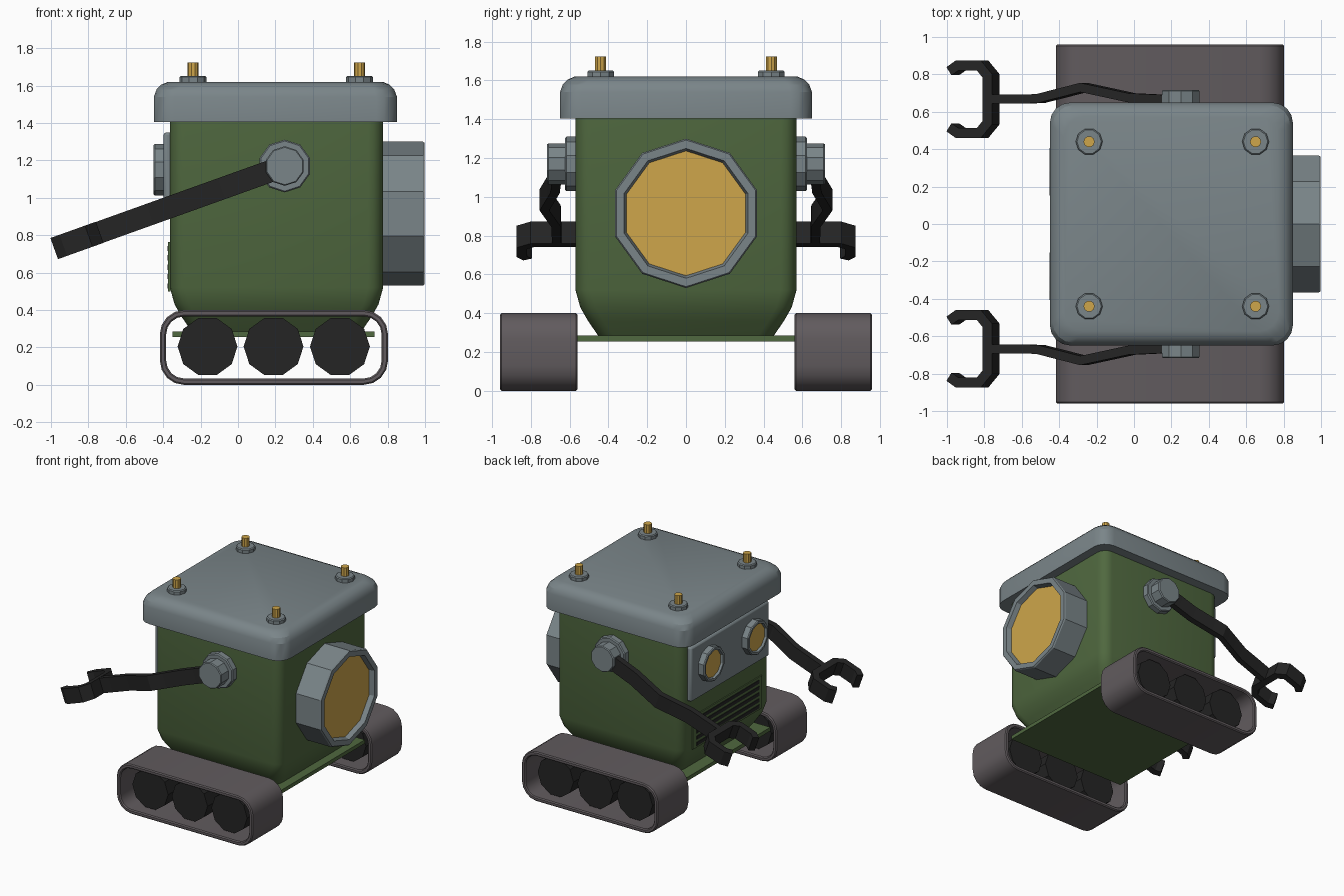
import bpy, bmesh, math
from mathutils import Vector

if "Cube" in bpy.data.objects:
    bpy.data.objects.remove(bpy.data.objects["Cube"])

X, Y, Z = Vector((1, 0, 0)), Vector((0, 1, 0)), Vector((0, 0, 1))


def material(name, rgb):
    m = bpy.data.materials.new(name)
    m.use_nodes = True
    m.diffuse_color = (*rgb, 1)
    m.node_tree.nodes["Principled BSDF"].inputs["Base Color"].default_value = (*rgb, 1)
    return m


GREEN = material("olive green", (.08, .14, .05))
STEEL = material("blue grey", (.195, .235, .25))
TREAD = material("warm grey", (.12, .105, .112))
GOLD = material("gold", (.62, .38, .07))
BLACK = material("black", (.018, .018, .018))


def finish(name, bm, mats):
    bmesh.ops.recalc_face_normals(bm, faces=bm.faces)
    mesh = bpy.data.meshes.new(name)
    bm.to_mesh(mesh)
    bm.free()
    for m in mats:
        mesh.materials.append(m)
    ob = bpy.data.objects.new(name, mesh)
    bpy.context.collection.objects.link(ob)
    bpy.ops.object.select_all(action='DESELECT')
    ob.select_set(True)
    bpy.context.view_layer.objects.active = ob
    bpy.ops.object.shade_smooth_by_angle(angle=math.radians(25))
    return ob


def loft(name, rings, *mats, loop=False):
    """Skin a list of rings; a second material colours the end cap."""
    bm = bmesh.new()
    vs = [[bm.verts.new(p) for p in ring] for ring in rings]
    n = len(vs[0])
    pairs = list(zip(vs, vs[1:])) + ([(vs[-1], vs[0])] if loop else [])
    for a, b in pairs:
        for i in range(n):
            j = (i + 1) % n
            bm.faces.new((a[i], a[j], b[j], b[i]))
    if not loop:
        bm.faces.new(vs[0])
        bm.faces.new(vs[-1]).material_index = len(mats) - 1
    return finish(name, bm, mats)


def turned(name, centre, u, axis, profile, *mats, sides=10):
    """Polygonal turned part; profile is (radius, distance along axis)."""
    v = axis.cross(u)
    angles = [2 * math.pi * i / sides for i in range(sides)]
    return loft(name, [[Vector(centre) + axis * d + (u * math.cos(a) + v * math.sin(a)) * r
                        for a in angles] for r, d in profile], *mats)


def rounded(hu, hv, r, segs=4):
    pts = []
    for q, (su, sv) in enumerate(((1, 1), (-1, 1), (-1, -1), (1, -1))):
        for i in range(segs + 1):
            a = math.pi / 2 * (q + i / segs)
            pts.append((su * (hu - r) + r * math.cos(a), sv * (hv - r) + r * math.sin(a)))
    return pts


def box(name, lo, hi, mat):
    bm = bmesh.new()
    bmesh.ops.create_cube(bm, size=1)
    for v in bm.verts:
        v.co = [(a + b) / 2 + c * (b - a) for a, b, c in zip(lo, hi, v.co)]
    return finish(name, bm, [mat])


def shell(name, cx, half, r, levels, mat):
    """Rounded box from (height, inset) levels."""
    return loft(name, [[(cx + u, v, z) for u, v in rounded(half - i, half - i, r)]
                       for z, i in levels], mat)


# Body, lid and chassis
shell("body", .206, .57, .08, [(.28, .12), (.36, .065), (.43, .025), (.52, 0), (1.42, 0)], GREEN)
shell("lid", .2, .65, .11, [(1.405, 0), (1.54, 0), (1.58, .015), (1.605, .04), (1.62, .075)], STEEL)
box("chassis_plate", (-.35, -.58, .255), (.73, .58, .285), GREEN)

# Lid studs
for x in (-.24, .65):
    for y in (-.44, .44):
        turned("stud_washer", (x, y, 1.61), X, Z, [(.072, 0), (.072, .035), (.065, .042)], STEEL)
        turned("stud_pin", (x, y, 1.64), X, Z, [(.03, 0), (.03, .083)], GOLD)

# Large round port on the +x side
turned("round_port", (.76, 0, .915), Z, X,
       [(.385, 0), (.385, .228), (.378, .238), (.335, .238), (.322, .2)], STEEL, GOLD)

# Face plate, eyes and grille on the -x side
plate = box("face_plate", (-.398, -.5, .91), (-.35, .5, 1.35), STEEL)
bev = plate.modifiers.new("soft_edge", 'BEVEL')
bev.width, bev.segments = .015, 2
for y in (-.28, .28):
    turned("eye", (-.39, y, 1.15), Z, -X,
           [(.138, 0), (.138, .055), (.132, .062), (.115, .062), (.108, .045)], STEEL, GOLD)
box("grille_plate", (-.373, -.44, .5), (-.36, .44, .765), GREEN)
for i in range(5):
    z = .515 + i * .05
    box("grille_slot", (-.377, -.4, z), (-.37, .4, z + .028), BLACK)


# Arms: strips bent in a tilted plane
TILT = math.radians(19.7)
ALONG = Vector((-math.cos(TILT), 0, -math.sin(TILT)))
ACROSS = Vector((-math.sin(TILT), 0, math.cos(TILT)))


def strip(name, path, thick, width, origin, side):
    pts = [Vector(p) for p in path]
    rings = []
    for i, p in enumerate(pts):
        before = (p - pts[max(i - 1, 0)]).normalized()
        after = (pts[min(i + 1, len(pts) - 1)] - p).normalized()
        t = (before + after).normalized()
        scale = 1 / max(t.dot(after), t.dot(before)) if 0 < i < len(pts) - 1 else 1
        n = Vector((-t.y, t.x)) * thick * scale
        ring = []
        for s, w in ((1, 1), (1, -1), (-1, -1), (-1, 1)):
            q = p + n * s
            ring.append(origin + ALONG * q.x + ACROSS * w * width + Y * side * q.y)
        rings.append(ring)
    return loft(name, rings, BLACK)


half_claw = [(1.295, .15), (1.25, .18), (1.125, .18), (1.077, .125)]
claw = half_claw + [(u, -v) for u, v in reversed(half_claw)]
for side, label in ((-1, "front"), (1, "rear")):
    hub = Vector((.25, 0, 1.17))
    turned(label + "_shoulder", hub + Y * side * .55, Z, Y * side,
           [(.141, 0), (.141, .065), (.134, .073), (.106, .073), (.106, .16), (.1, .167)], STEEL)
    strip(label + "_arm", [(.05, .665), (.28, .675), (.55, .73), (.8, .67), (1.07, .667)],
          .024, .059, hub, side)
    strip(label + "_claw", [(u, v + .667) for u, v in claw], .026, .06, hub, side)

    # Tread belt and wheels
    rings = []
    for y, inset in ((.56, .008), (.568, 0), (.952, 0), (.96, .008),
                     (.96, .026), (.952, .034), (.568, .034), (.56, .026)):
        rings.append([(.192 + u, side * y, .2 + v)
                      for u, v in rounded(.61 - inset, .2 - inset, .13 - inset)])
    loft(label + "_tread", rings, TREAD, loop=True)
    for x in (-.163, .19, .545):
        turned(label + "_wheel", (x, side * .63, .205), X, Y * side, [(.16, 0), (.16, .26)], BLACK)
